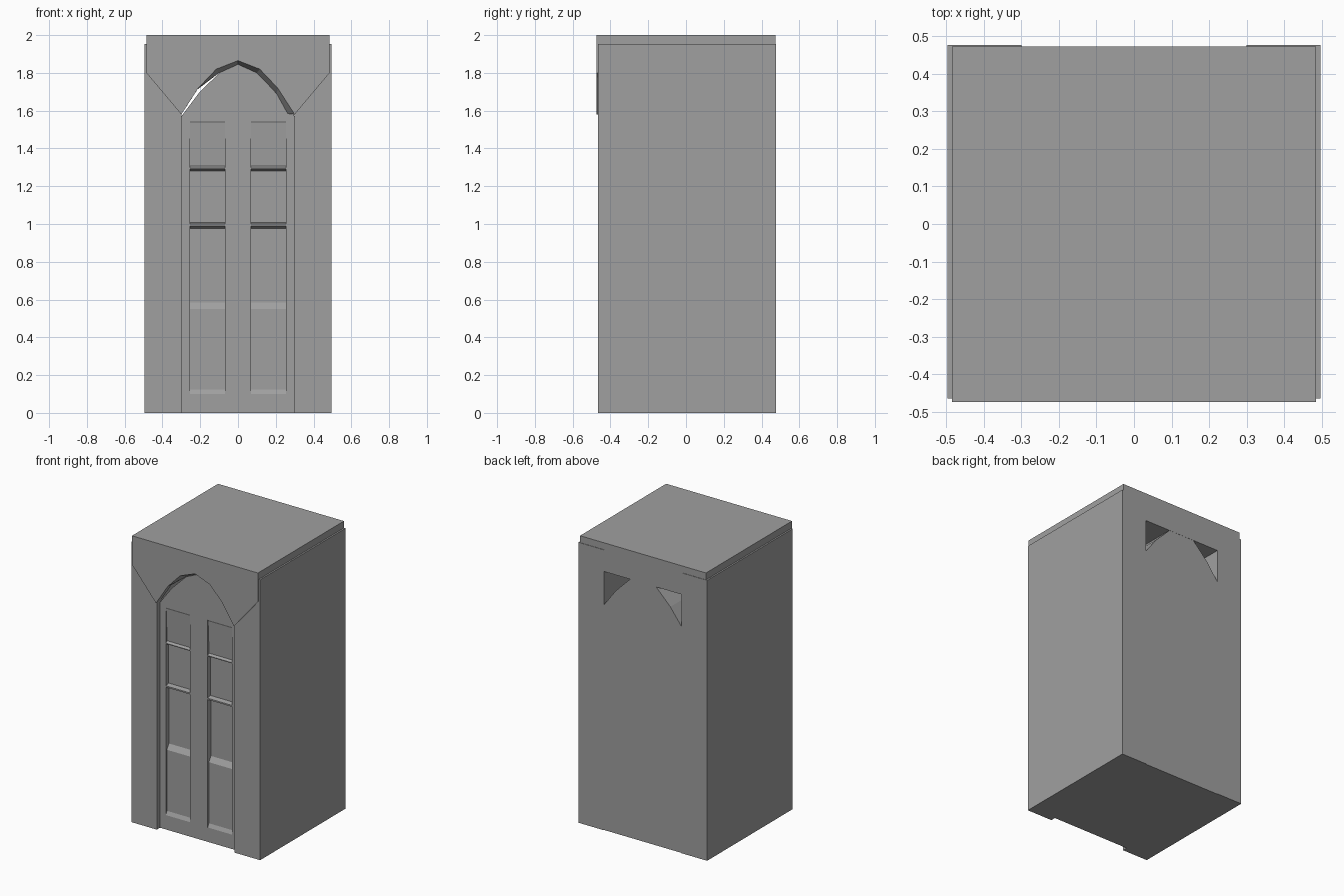
import bpy, bmesh

if "Cube" in bpy.data.objects:
    bpy.data.objects.remove(bpy.data.objects["Cube"])

stone = bpy.data.materials.new("grey_stone")
stone.diffuse_color = (0.35, 0.35, 0.35, 1)
stone.use_nodes = True
stone.node_tree.nodes["Principled BSDF"].inputs["Base Color"].default_value = stone.diffuse_color


def loft(bm, a, b):
    """Closed solid between two matching loops of 3D points."""
    va = [bm.verts.new(p) for p in a]
    vb = [bm.verts.new(p) for p in b]
    bm.faces.new(va)
    bm.faces.new(vb[::-1])
    n = len(a)
    for i in range(n):
        j = (i + 1) % n
        bm.faces.new((va[j], va[i], vb[i], vb[j]))


def finish(bm, name):
    bmesh.ops.recalc_face_normals(bm, faces=bm.faces[:])
    mesh = bpy.data.meshes.new(name)
    bm.to_mesh(mesh)
    bm.free()
    mesh.materials.append(stone)
    ob = bpy.data.objects.new(name, mesh)
    bpy.context.collection.objects.link(ob)
    return ob


def prism_y(name, front, y0, y1, back=None):
    """Solid from an (x, z) outline, optionally changing towards the back."""
    bm = bmesh.new()
    loft(bm, [(x, y0, z) for x, z in front],
         [(x, y1, z) for x, z in (back or front)])
    return finish(bm, name)


def rect(x0, x1, z0, z1):
    return [(x0, z0), (x1, z0), (x1, z1), (x0, z1)]


# Side pillars
prism_y("left_pillar", rect(-0.496, -0.3, 0, 1.952), -0.465, 0.476)
prism_y("right_pillar", rect(0.3, 0.496, 0, 1.952), -0.465, 0.476)

# Roof slab behind the arch
prism_y("roof_slab", rect(-0.485, 0.485, 1.8, 2.0), -0.425, 0.473)

# Pointed arch header with a splayed reveal
outer = [(-0.485, 1.8), (-0.485, 2.0), (0.485, 2.0), (0.485, 1.8)]
arch_front = [(0.3, 1.58), (0.21, 1.72), (0.115, 1.82), (0, 1.865),
              (-0.115, 1.82), (-0.21, 1.72), (-0.3, 1.58)]
arch_back = [(0.26, 1.585), (0.205, 1.685), (0.1, 1.8), (0, 1.845),
             (-0.1, 1.8), (-0.215, 1.712), (-0.3, 1.58)]
prism_y("arch_header", outer + arch_front, -0.474, -0.425, outer + arch_back)

# Door block, running right through to the back
door_top = [(0.3, 1.57), (0.21, 1.69), (0.1, 1.8), (0, 1.845),
            (-0.1, 1.8), (-0.21, 1.69), (-0.3, 1.57)]
door = prism_y("door", [(-0.3, 0), (0.3, 0)] + door_top, -0.43, 0.472)

# Panel recesses as (depth, height) profiles, cut in two columns
panels = [
    [(0, 0.10), (0.012, 0.125), (0.012, 0.55), (0.035, 0.585),
     (0.035, 0.975), (0, 0.99)],
    [(0, 1.0), (0.03, 1.008), (0.03, 1.28), (0, 1.292)],
    [(0, 1.297), (0.015, 1.308), (0.004, 1.535), (0, 1.545)],
]
bm = bmesh.new()
for x0, x1 in ((-0.255, -0.068), (0.068, 0.255)):
    for prof in panels:
        pts = [(-0.05, prof[0][1])] + prof + [(-0.05, prof[-1][1])]
        loft(bm, [(x0, -0.43 + d, z) for d, z in pts],
             [(x1, -0.43 + d, z) for d, z in pts])
cutter = finish(bm, "panel_cutter")
cutter.hide_render = True

mod = door.modifiers.new("panels", "BOOLEAN")
mod.operation = "DIFFERENCE"
mod.solver = "EXACT"
mod.object = cutter
bpy.context.view_layer.objects.active = door
bpy.ops.object.modifier_apply(modifier=mod.name)
bpy.data.objects.remove(cutter)
